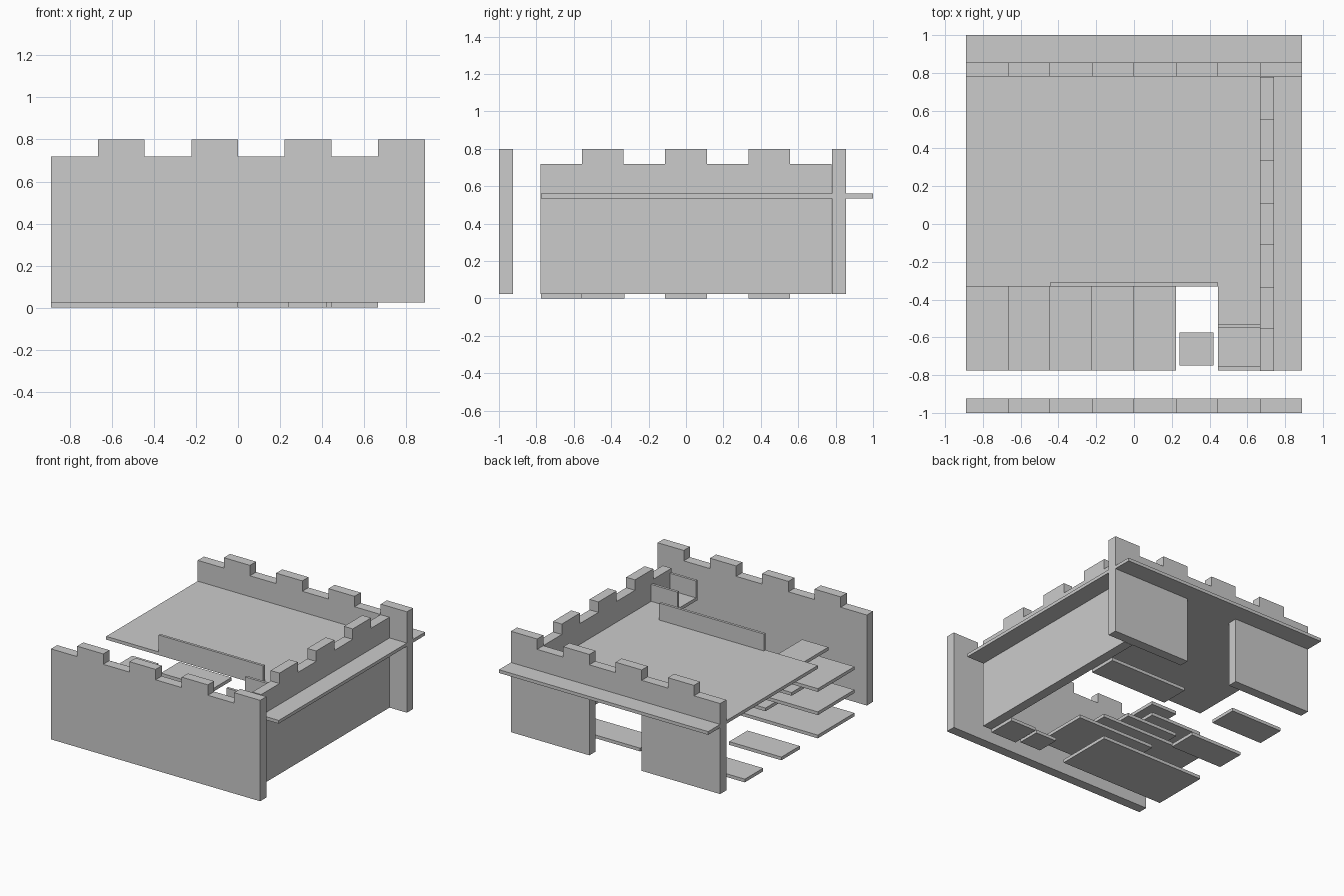
import bpy
import bmesh

old = bpy.data.objects.get("Cube")
if old:
    bpy.data.objects.remove(old, do_unlink=True)

stone = bpy.data.materials.new("grey_stone")
stone.use_nodes = True
GREY = (0.6, 0.6, 0.6, 1)
stone.diffuse_color = GREY
stone.node_tree.nodes["Principled BSDF"].inputs["Base Color"].default_value = GREY

CELL = 0.2222      # plan module
THICK = 0.025      # slab and tread thickness
STEP = 0.0892      # rise of one stair
W = 4 * CELL       # half width
FRONT = -0.775     # inner front edge
WELL = -0.33       # back edge of the stairwell
FLOOR = 0.535      # underside of the upper floor


def prism(name, outline, offset):
    """Extrude a planar outline of 3D points by an offset."""
    bm = bmesh.new()
    face = bm.faces.new([bm.verts.new(p) for p in outline])
    top = bmesh.ops.extrude_face_region(bm, geom=[face])["geom"]
    bmesh.ops.translate(bm, vec=offset, verts=[v for v in top if isinstance(v, bmesh.types.BMVert)])
    bmesh.ops.recalc_face_normals(bm, faces=bm.faces)
    mesh = bpy.data.meshes.new(name)
    bm.to_mesh(mesh)
    bm.free()
    mesh.materials.append(stone)
    obj = bpy.data.objects.new(name, mesh)
    bpy.context.collection.objects.link(obj)
    return obj


def box(name, x0, x1, y0, y1, z0, z1):
    outline = [(x0, y0, z0), (x1, y0, z0), (x1, y1, z0), (x0, y1, z0)]
    return prism(name, outline, (0, 0, z1 - z0))


def battlement(start, cells, low=0.72, high=0.80):
    """Top edge of a wall: cells alternate between gap and merlon."""
    edge = []
    for i in range(cells):
        z = high if i % 2 else low
        edge += [(start + i * CELL, z), (start + (i + 1) * CELL, z)]
    return edge


# Outer walls with battlements
top = battlement(-W, 8)
front = [(-W, THICK)] + top + [(W, THICK)]
prism("front_wall", [(x, -1, z) for x, z in front], (0, 0.075, 0))

doorway = [(CELL, THICK), (CELL, FLOOR), (-CELL, FLOOR), (-CELL, THICK)]
prism("back_wall", [(x, 0.78, z) for x, z in front + doorway], (0, 0.075, 0))

side = [(-3.5 * CELL, THICK)] + battlement(-3.5 * CELL, 7) + [(3.5 * CELL, THICK)]
prism("left_wall", [(3 * CELL, y, z) for y, z in side], (0.075, 0, 0))

# Upper floor with the stairwell cut out
floor = [(-W, WELL), (2 * CELL, WELL), (2 * CELL, FRONT), (W, FRONT), (W, 1), (-W, 1)]
prism("upper_floor", [(x, y, FLOOR) for x, y in floor], (0, 0, THICK))

# Low parapets around the stairwell and landing
RAIL = 0.69
box("stairwell_parapet", -2 * CELL, 2 * CELL, WELL, WELL + 0.02, FLOOR + THICK, RAIL)
for name, y in (("landing_parapet_back", -0.55), ("landing_parapet_front", FRONT)):
    box(name, 2 * CELL, 3 * CELL, y, y + 0.02, FLOOR + THICK, RAIL)

# Stair treads: level, first cell, last cell
treads = [(0, -4, 0), (1, -2, 1), (2, -4, 0), (3, -3, -1), (4, -4, -2), (5, -3, -2)]
for level, a, b in treads:
    z = level * STEP
    box(f"stair_tread_{level}", a * CELL, b * CELL, FRONT, WELL, z, z + THICK)

# Ground slabs
box("ground_slab_under_landing", 2 * CELL, 3 * CELL, FRONT, -0.555, 0, THICK)
box("small_floor_tile", 0.24, 0.42, -0.75, -0.575, 0, THICK)
box("ground_slab_middle", -W, -2 * CELL, -CELL / 2, CELL / 2, 0, THICK)
for name, a, b in (("ground_slab_back_right", -4, -2), ("ground_slab_back_left", 0, 3)):
    box(name, a * CELL, b * CELL, 1.5 * CELL, 2.5 * CELL, 0, THICK)
